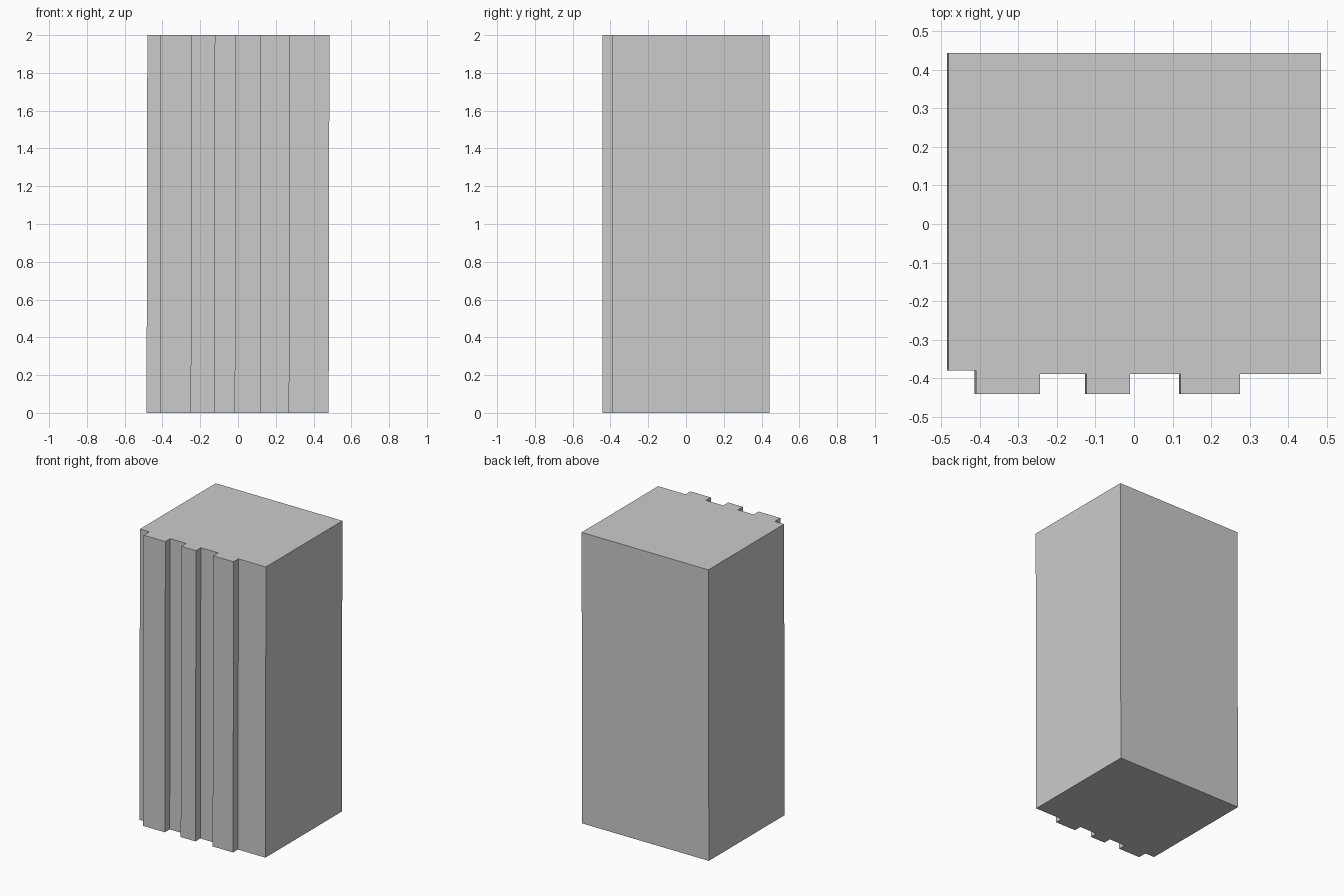
import bpy, bmesh

if "Cube" in bpy.data.objects:
    bpy.data.objects.remove(bpy.data.objects["Cube"])

HEIGHT = 2.0
LEAN = 0.004          # tiny sideways lean of the block towards +x at the top
LEFT, RIGHT, BACK = -0.482, 0.482, 0.443
RIB_FRONT, GROOVE, LEFT_STEP = -0.441, -0.388, -0.380
RIBS = [(-0.411, -0.246), (-0.125, -0.013), (0.118, 0.273)]

# Plan outline: plain back and sides, three ribs along the front
outline = [(LEFT, BACK), (LEFT, LEFT_STEP)]
for i, (x0, x1) in enumerate(RIBS):
    recess = LEFT_STEP if i == 0 else GROOVE
    outline += [(x0, recess), (x0, RIB_FRONT), (x1, RIB_FRONT), (x1, GROOVE)]
outline += [(RIGHT, GROOVE), (RIGHT, BACK)]

# Extrude the outline into the ribbed block
bm = bmesh.new()
base = bm.faces.new([bm.verts.new((x - LEAN / 2, y, 0)) for x, y in outline])
result = bmesh.ops.extrude_face_region(bm, geom=[base], use_keep_orig=True)
top = [v for v in result["geom"] if isinstance(v, bmesh.types.BMVert)]
bmesh.ops.translate(bm, verts=top, vec=(LEAN, 0, HEIGHT))
bmesh.ops.recalc_face_normals(bm, faces=bm.faces)

mesh = bpy.data.meshes.new("ribbed_block")
bm.to_mesh(mesh)
bm.free()
block = bpy.data.objects.new("ribbed_block", mesh)
bpy.context.collection.objects.link(block)
